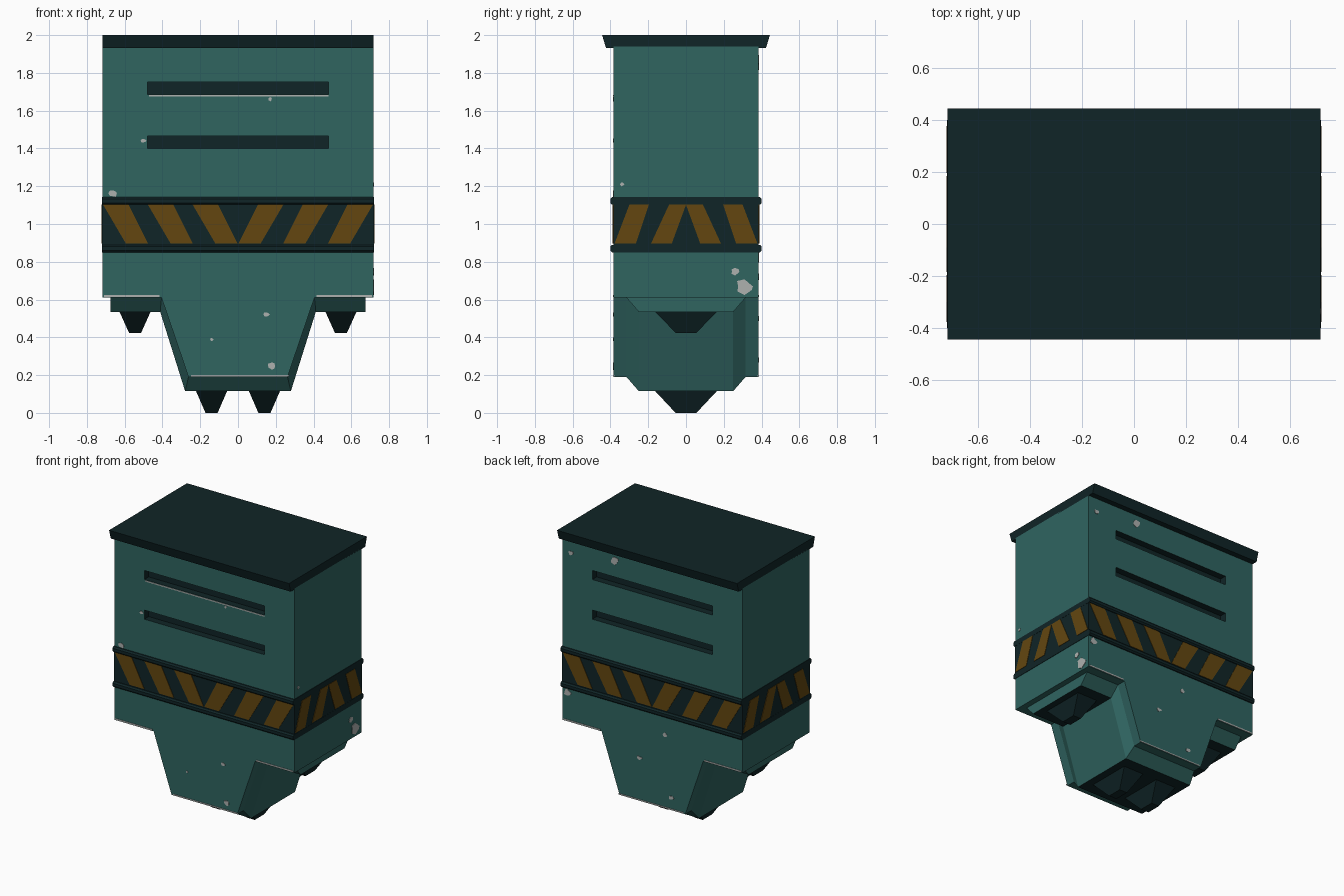
import bpy, bmesh, math, random
from mathutils import Vector

if "Cube" in bpy.data.objects:
    bpy.data.objects.remove(bpy.data.objects["Cube"])

random.seed(4)


def material(name, rgb):
    m = bpy.data.materials.new(name)
    m.diffuse_color = (*rgb, 1)
    m.use_nodes = True
    m.node_tree.nodes["Principled BSDF"].inputs["Base Color"].default_value = m.diffuse_color
    return m


TEAL = material("teal paint", (0.029, 0.128, 0.118))
DARK = material("dark metal", (0.005, 0.018, 0.020))
AMBER = material("amber stripe", (0.125, 0.062, 0.005))
BARE = material("bare metal", (0.42, 0.44, 0.43))

HX, HY = 0.718, 0.383          # body half sizes


def finish(bm, name, *mats):
    bmesh.ops.recalc_face_normals(bm, faces=bm.faces)
    me = bpy.data.meshes.new(name)
    bm.to_mesh(me)
    bm.free()
    ob = bpy.data.objects.new(name, me)
    bpy.context.collection.objects.link(ob)
    for m in mats:
        me.materials.append(m)
    return ob


def loft(bm, rings):
    """Join equal-length rings of points into a closed solid."""
    vs = [[bm.verts.new(p) for p in r] for r in rings]
    n = len(vs[0])
    for a, b in zip(vs, vs[1:]):
        for i in range(n):
            bm.faces.new((a[i], a[(i + 1) % n], b[(i + 1) % n], b[i]))
    bm.faces.new(vs[0][::-1])
    bm.faces.new(vs[-1])


def rect(hx, hy, z, cx=0):
    return [(cx + sx * hx, sy * hy, z) for sx, sy in ((-1, -1), (1, -1), (1, 1), (-1, 1))]


def along_y(profile, y):
    return [(x, y, z) for x, z in profile]


def mirrored(half):
    return half + [(-x, z) for x, z in reversed(half)]


# Main body: stepped front outline extruded through the depth
bm = bmesh.new()
outline = mirrored([(-HX, 1.94), (-HX, 0.61), (-0.405, 0.61), (-0.262, 0.19)])
loft(bm, [along_y(outline, -HY), along_y(outline, HY)])
body = finish(bm, "body", TEAL, DARK)

# Vent slots cut into front and back
bm = bmesh.new()
for z in (1.432, 1.718):
    for s in (-1, 1):
        loft(bm, [[(x, y + s * HY, z + dz) for x, y, _ in rect(0.48, 0.05, 0)]
                  for dz in (-0.033, 0.033)])
cutter = finish(bm, "slot_cutter", DARK)
cutter.hide_render = True
mod = body.modifiers.new("slots", "BOOLEAN")
mod.operation, mod.object, mod.solver = "DIFFERENCE", cutter, "EXACT"
bpy.context.view_layer.objects.active = body
bpy.ops.object.modifier_apply(modifier=mod.name)
bpy.data.objects.remove(cutter)
for p in body.data.polygons:
    c = p.center
    p.material_index = int(abs(c.y) < HY - 0.004 and abs(c.x) < 0.49 and 1.38 < c.z < 1.77)

# Chamfered panel standing out from the underside, dark on its flat bottoms
bm = bmesh.new()
inner = mirrored([(-0.675, 0.65), (-0.675, 0.61), (-0.405, 0.61), (-0.262, 0.19)])
outer = mirrored([(-0.675, 0.65), (-0.675, 0.535), (-0.412, 0.535), (-0.28, 0.115)])
loft(bm, [along_y(inner, -0.315), along_y(outer, -0.25),
          along_y(outer, 0.25), along_y(inner, 0.315)])
panel = finish(bm, "underside_panel", TEAL, DARK)
for p in panel.data.polygons:
    p.material_index = int(p.normal.z < -0.95)

# Tapered teeth under the panels
bm = bmesh.new()
for cx, top in ((0.14, 0.115), (0.545, 0.535)):
    for s in (-1, 1):
        loft(bm, [rect(0.083, 0.165, top + 0.002, s * cx),
                  rect(0.032, 0.055, top - 0.111 - (top < 0.2) * 0.004, s * cx)])
finish(bm, "teeth", DARK)

# Flared lid
bm = bmesh.new()
loft(bm, [rect(HX, 0.424, 1.933), rect(HX, 0.444, 2.0)])
finish(bm, "lid", DARK)

# Hazard band with a rounded rail above and below
bm = bmesh.new()
loft(bm, [rect(HX + 0.002, HY + 0.002, 0.855), rect(HX + 0.002, HY + 0.002, 1.14)])
finish(bm, "hazard_band", DARK)
bm = bmesh.new()
for z in (0.87, 1.122):
    loft(bm, [rect(HX + 0.003, HY + o, z + dz)
              for o, dz in ((0.008, -0.02), (0.018, -0.01), (0.018, 0.01), (0.008, 0.02))])
finish(bm, "band_rails", DARK)


def plate(bm, pts, side, s, lift=0.002):
    """Thin plate: (u, z) points laid on the front/back (y) or end (x) faces."""
    def ring(d):
        if side == "y":
            return [(u, s * (HY + d), z) for u, z in pts]
        return [(s * (HX + d), u, z) for u, z in pts]
    loft(bm, [ring(lift - 0.004), ring(lift + 0.003)])


# Slanted hazard stripes, mirrored about the middle of each side
Z0, Z1 = 0.897, 1.102
front = [(-0.24 - k * 0.237, -0.105 - k * 0.237, -0.003 - k * 0.237, -0.12 - k * 0.237)
         for k in range(3)]
ends = [(-0.09, 0.0, -0.075, -0.185), (-0.30, -0.197, -0.265, -0.378)]
bm = bmesh.new()
for side, rows in (("y", front), ("x", ends)):
    for a, b, c, d in rows:
        for m in (-1, 1):
            for s in (-1, 1):
                plate(bm, [(m * a, Z1), (m * b, Z1), (m * c, Z0), (m * d, Z0)], side, s)
finish(bm, "hazard_stripes", AMBER)

# Worn paint: bare edges and small chips
bm = bmesh.new()


def strip(u0, u1, z, side, s, h=0.005):
    plate(bm, [(u0, z - h), (u1, z - h), (u1, z + h), (u0, z + h)], side, s, 0)


def chip(u, z, r, side, s):
    plate(bm, [(u + r * random.uniform(0.6, 1.2) * math.cos(t * math.pi / 4),
                z + r * random.uniform(0.5, 1.0) * math.sin(t * math.pi / 4))
               for t in range(8)], side, s, 0)


for s in (-1, 1):
    strip(-0.71, -0.415, 0.618, "y", s)
    strip(0.415, 0.71, 0.618, "y", s)
    strip(-0.25, 0.27, 0.197, "y", s, 0.004)
strip(-0.47, 0.48, 1.678, "y", -1, 0.004)
for u, z, r in ((-0.66, 1.16, 0.025), (-0.5, 1.44, 0.014), (0.15, 0.52, 0.016),
                (0.18, 0.25, 0.025), (-0.14, 0.39, 0.01), (0.17, 1.66, 0.012)):
    chip(u, z, r, "y", -1)
for u, z, r in ((0.65, 1.83, 0.025), (0.3, 1.87, 0.035), (0.68, 0.82, 0.03),
                (-0.1, 0.72, 0.018), (0.1, 0.5, 0.018), (-0.15, 0.28, 0.02)):
    chip(u, z, r, "y", 1)
for u, z, r in ((0.31, 0.67, 0.05), (0.26, 0.75, 0.024), (-0.34, 1.21, 0.012)):
    chip(u, z, r, "x", 1)
finish(bm, "paint_wear", BARE)
